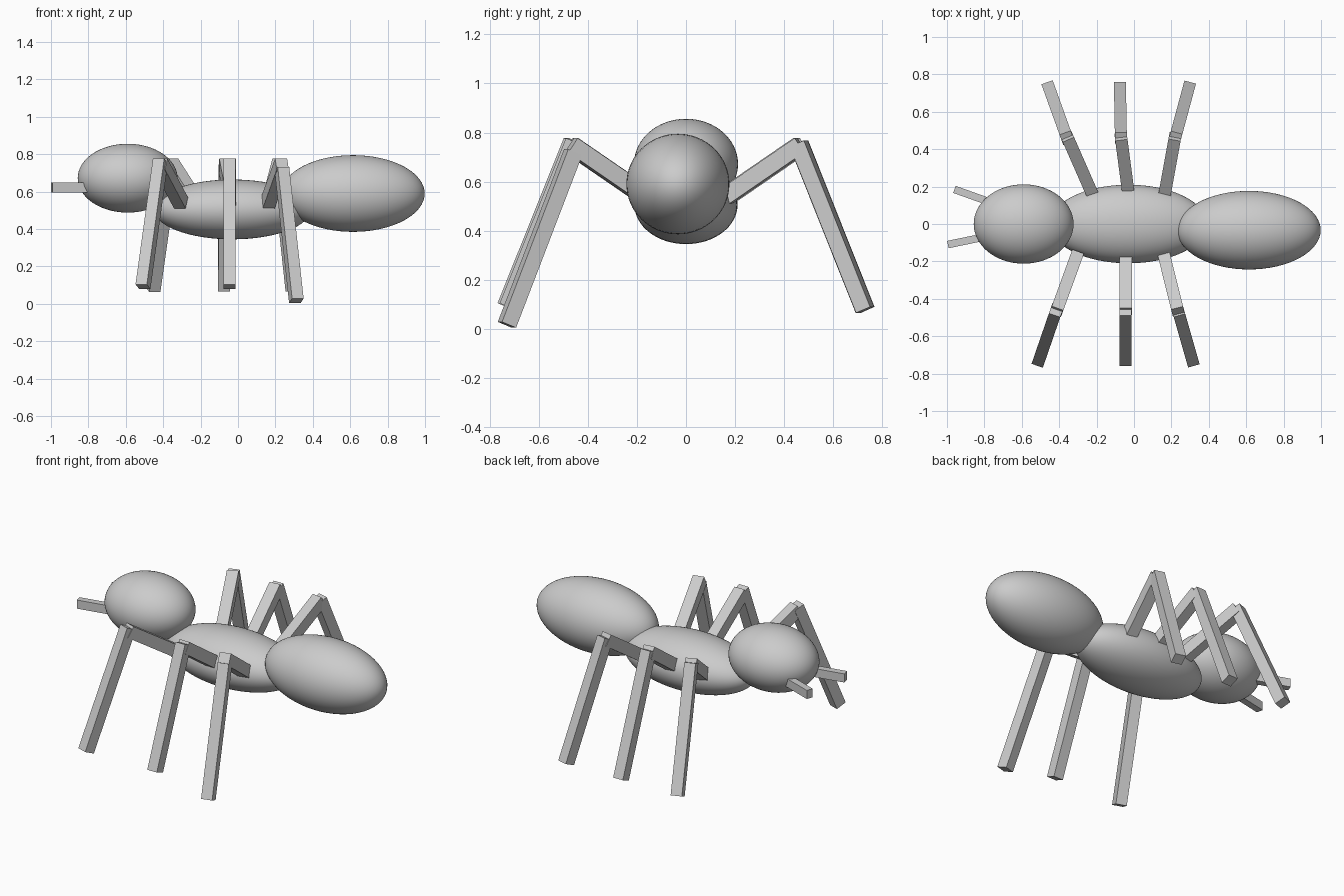
import bpy
from mathutils import Vector, Matrix

if "Cube" in bpy.data.objects:
    bpy.data.objects.remove(bpy.data.objects["Cube"])

grey = bpy.data.materials.new("light_grey")
grey.diffuse_color = (0.6, 0.6, 0.6, 1)
grey.use_nodes = True
grey.node_tree.nodes["Principled BSDF"].inputs["Base Color"].default_value = grey.diffuse_color


def ellipsoid(name, centre, radii):
    """Smooth body segment with its poles along the body axis."""
    bpy.ops.mesh.primitive_uv_sphere_add(segments=64, ring_count=32, radius=1)
    ob = bpy.context.object
    ob.name = name
    ob.data.transform(Matrix.Rotation(1.5707963, 4, 'Y'))
    ob.data.transform(Matrix.Diagonal((*radii, 1)))
    ob.location = centre
    bpy.ops.object.shade_smooth()
    ob.data.materials.append(grey)


def beam(name, start, end, width, height):
    """Square bar between two points, with its side faces upright."""
    start, end = Vector(start), Vector(end)
    along = (end - start).normalized()
    side = along.cross(Vector((0, 0, 1))).normalized()
    up = side.cross(along)
    bpy.ops.mesh.primitive_cube_add(size=1)
    ob = bpy.context.object
    ob.name = name
    rot = Matrix((along, side, up)).transposed().to_4x4()
    scale = Matrix.Diagonal(((end - start).length, width, height, 1))
    ob.data.transform(rot @ scale)
    ob.location = (start + end) / 2
    ob.data.materials.append(grey)


# Body segments
ellipsoid("head", (-0.59, 0, 0.672), (0.267, 0.212, 0.184))
ellipsoid("thorax", (-0.03, 0, 0.505), (0.42, 0.21, 0.16))
ellipsoid("abdomen", (0.615, -0.033, 0.59), (0.383, 0.21, 0.205))

# Legs: name, hip x, knee x, foot x, side, knee height, foot height
legs = [
    ("front_right", -0.305, -0.415, -0.508, -1, 0.765, 0.092),
    ("middle_right", -0.045, -0.045, -0.045, -1, 0.765, 0.092),
    ("rear_right", 0.16, 0.235, 0.312, -1, 0.72, 0.016),
    ("front_left", -0.225, -0.358, -0.455, 1, 0.755, 0.077),
    ("middle_left", -0.03, -0.07, -0.075, 1, 0.755, 0.077),
    ("rear_left", 0.165, 0.22, 0.293, 1, 0.755, 0.077),
]
for name, hip, knee, foot, s, knee_z, foot_z in legs:
    beam(name + "_upper_leg", (hip, s * 0.165, 0.54), (knee, s * 0.468, 0.748), 0.066, 0.07)
    beam(name + "_lower_leg", (knee, s * 0.46, knee_z), (foot, s * 0.73, foot_z), 0.064, 0.064)

# Feelers on the head
beam("right_feeler", (-0.72, -0.053, 0.622), (-0.995, -0.11, 0.622), 0.04, 0.052)
beam("left_feeler", (-0.70, 0.092, 0.622), (-0.96, 0.185, 0.622), 0.04, 0.052)
